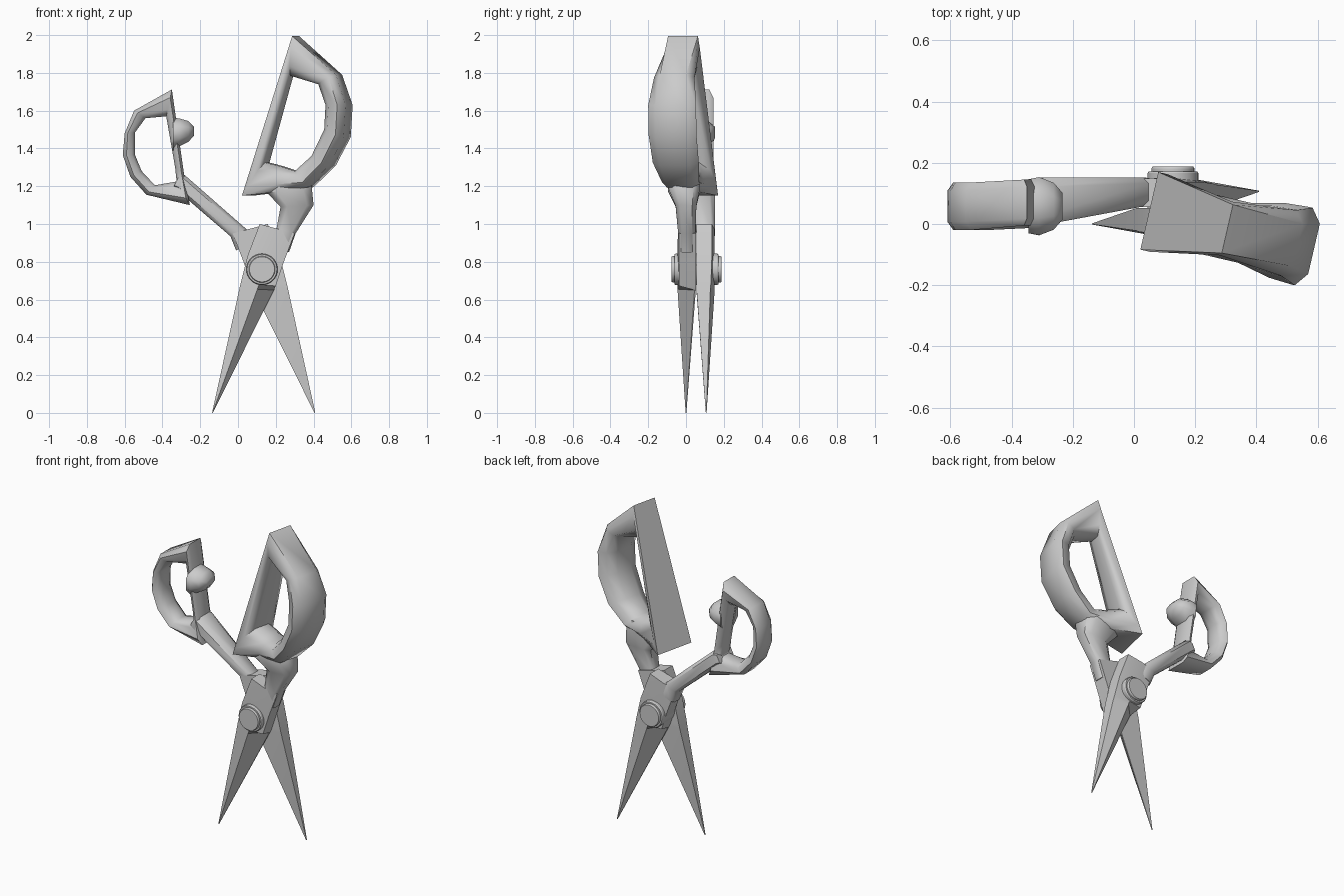
import bpy, bmesh, math
from mathutils import Vector

if "Cube" in bpy.data.objects:
    bpy.data.objects.remove(bpy.data.objects["Cube"])


def finish(bm, name, angle=35):
    bmesh.ops.recalc_face_normals(bm, faces=bm.faces)
    me = bpy.data.meshes.new(name)
    bm.to_mesh(me)
    bm.free()
    ob = bpy.data.objects.new(name, me)
    bpy.context.collection.objects.link(ob)
    bpy.ops.object.select_all(action='DESELECT')
    ob.select_set(True)
    bpy.context.view_layer.objects.active = ob
    bpy.ops.object.shade_smooth_by_angle(angle=math.radians(angle))
    return ob


def loft(name, rings, closed=False, angle=35):
    """Skin a list of equal-length point rings."""
    bm = bmesh.new()
    vs = [[bm.verts.new(p) for p in r] for r in rings]
    n = len(vs[0])
    for i in range(len(vs) if closed else len(vs) - 1):
        a, b = vs[i], vs[(i + 1) % len(vs)]
        for k in range(n):
            bm.faces.new((a[k], a[(k + 1) % n], b[(k + 1) % n], b[k]))
    if not closed:
        bm.faces.new(vs[0])
        bm.faces.new(vs[-1])
    return finish(bm, name, angle)


def section(ox, oz, ix, iz, w, f=0.65, yc=None, turn=0.0):
    """Rounded grip section from an outer point to an inner point; f = outer flat width."""
    side = Vector((math.sin(turn), math.cos(turn), 0))
    prof = [(0, -f), (0, f), (.3, 1), (.75, .85), (1, .4),
            (1, -.4), (.75, -.85), (.3, -1)]
    pts = []
    for t, s in prof:
        x, z = ox + (ix - ox) * t, oz + (iz - oz) * t
        y = yc if yc is not None else 0.043 - math.tan(turn) * (x - 0.05)
        pts.append(Vector((x, y, z)) + side * s * w / 2)
    return pts


def bar(lx, lz, rx, rz, yc, w):
    """Octagonal strut section between a left and a right edge point."""
    pts = []
    for t, s in [(0, -.6), (0, .6), (.2, 1), (.8, 1), (1, .6), (1, -.6), (.8, -1), (.2, -1)]:
        pts.append((lx + (rx - lx) * t, yc + s * w / 2, lz + (rz - lz) * t))
    return pts


# Blades: left edge, right edge, then y of back, right bevel, ridge, left
blade_rows = [
    (-.137, .002, -.133, 0, .002, 0, -.002, -.001),
    (.008, .66, .19, .65, .052, .045, -.045, -.022),
    (.014, .685, .20, .672, .052, -.036, -.045, -.025),
    (.05, .83, .243, .80, .052, -.038, -.045, -.03),
    (.115, 1.0, .30, .95, .052, -.038, -.043, -.03),
]


def blade(name, flip):
    rings = []
    for lx, lz, rx, rz, yb, yr, yf, yl in blade_rows:
        mx, mz = lx * .48 + rx * .52, lz * .48 + rz * .52
        r = [(lx, yb, lz), (rx, yb, rz), (rx, yr, rz), (mx, yf, mz), (lx, yl, lz)]
        rings.append([(.272 - x, .107 - y, z) if flip else (x, y, z) for x, y, z in r])
    # the stub top leaves the outer corner to the strut
    return loft(name, rings, angle=25)


blade("front_blade", False)
blade("back_blade", True)

# Pivot screw: stepped discs through both blades
for name, r, y0, y1 in [("pivot_collar", .083, -.062, .172), ("pivot_cap", .07, -.076, .188)]:
    loft(name, [[(.127 + r * k * math.cos(a * math.tau / 32), y, .76 + r * k * math.sin(a * math.tau / 32))
                 for a in range(32)]
                for k, y in [(.95, y0), (1, y0 + .006), (1, y1 - .006), (.95, y1)]], angle=30)

# Struts joining blades to grips
loft("front_neck", [bar(.18, .88, .27, .85, .004, .08),
                    bar(.205, .98, .305, .95, .004, .092),
                    bar(.225, 1.09, .40, 1.10, 0, .11),
                    bar(.155, 1.165, .39, 1.20, -.01, .17),
                    bar(.22, 1.27, .36, 1.26, 0, .14)], angle=50)
loft("back_arm", [bar(-.01, .86, .08, .90, .105, .085),
                  bar(-.04, .935, .05, .968, .105, .095),
                  bar(-.325, 1.18, -.283, 1.26, .075, .155),
                  bar(-.345, 1.19, -.31, 1.26, .075, .14)], angle=50)

# Large grip, turned about the vertical
big = [(.05, 1.15, .155, 1.325, .26, 1), (.305, 1.995, .285, 1.785, .18, .9),
       (.535, 1.79, .435, 1.74, .22, .65), (.588, 1.63, .475, 1.63, .26, .65),
       (.578, 1.46, .468, 1.50, .26, .65), (.50, 1.31, .40, 1.36, .25, .65),
       (.385, 1.195, .31, 1.28, .20, .7), (.23, 1.17, .235, 1.305, .20, .7)]
loft("large_grip", [section(*r, turn=math.radians(13)) for r in big], True, 50)

# Small grip
small = [(-.255, 1.10, -.325, 1.225, .16, .8), (-.285, 1.26, -.333, 1.30, .15, .7),
         (-.35, 1.712, -.38, 1.57, .15, .7), (-.55, 1.60, -.49, 1.56, .155, .65),
         (-.60, 1.48, -.545, 1.485, .155, .65), (-.61, 1.365, -.545, 1.365, .155, .65),
         (-.57, 1.25, -.51, 1.28, .155, .65), (-.485, 1.155, -.44, 1.205, .155, .65)]
loft("small_grip", [section(*r, yc=.058 if r[0] < -.4 else .07) for r in small], True, 50)

# Finger stop on the small grip
knob = [(-.345, .09, .09, 1.475), (-.31, .097, .075, 1.485),
        (-.262, .078, .056, 1.49), (-.234, .045, .025, 1.492)]
loft("finger_stop", [[(x, .058 + ry * math.cos(a * math.tau / 8 + .39) * 1.06,
                       z + rz * math.sin(a * math.tau / 8 + .39) * 1.06) for a in range(8)]
                     for x, ry, rz, z in knob], angle=60)
